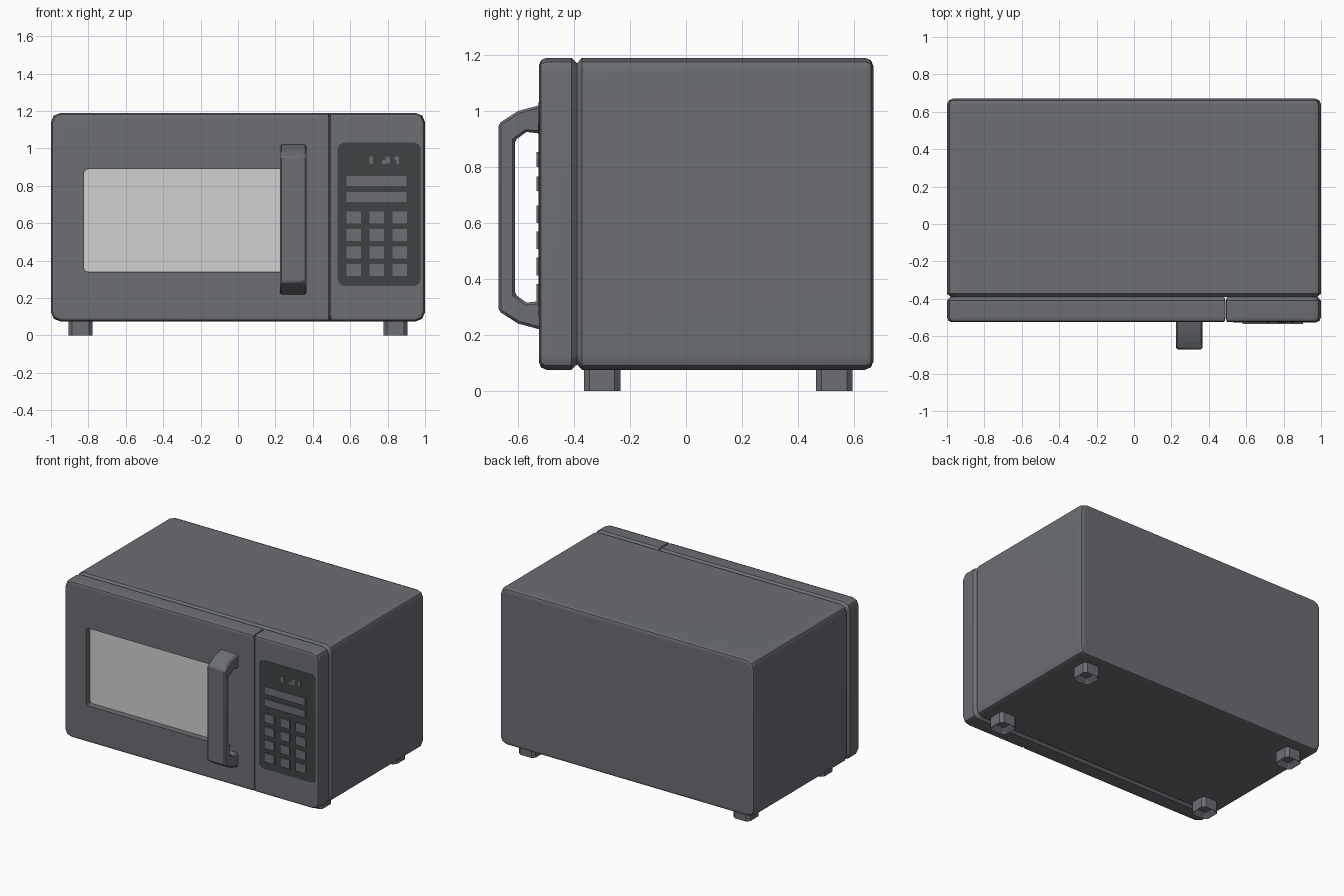
import bpy, bmesh, math
from math import sin, cos, pi

if "Cube" in bpy.data.objects:
    bpy.data.objects.remove(bpy.data.objects["Cube"])


def material(name, rgb):
    m = bpy.data.materials.new(name)
    m.diffuse_color = (*rgb, 1)
    m.use_nodes = True
    m.node_tree.nodes["Principled BSDF"].inputs["Base Color"].default_value = m.diffuse_color
    return m


GREY = material("casing grey", (0.15, 0.158, 0.173))
DARK = material("keypad dark", (0.046, 0.056, 0.056))
GLASS = material("window light grey", (0.64, 0.64, 0.64))


def finish(bm, name, mat, smooth=True):
    bmesh.ops.recalc_face_normals(bm, faces=bm.faces)
    me = bpy.data.meshes.new(name)
    bm.to_mesh(me)
    bm.free()
    me.materials.append(mat)
    ob = bpy.data.objects.new(name, me)
    bpy.context.collection.objects.link(ob)
    if smooth:
        smooth_shade(ob)
    return ob


def activate(ob):
    bpy.ops.object.select_all(action='DESELECT')
    ob.select_set(True)
    bpy.context.view_layer.objects.active = ob


def smooth_shade(ob):
    activate(ob)
    bpy.ops.object.shade_smooth_by_angle(angle=math.radians(35))


def weighted(ob):
    ob.modifiers.new("weighted", 'WEIGHTED_NORMAL').keep_sharp = True


def rounded_rect(x0, x1, z0, z1, r_left, r_right, seg=2):
    pts = []
    for sx, sz, a0 in ((1, 1, 0), (-1, 1, pi / 2), (-1, -1, pi), (1, -1, 1.5 * pi)):
        r = r_right if sx > 0 else r_left
        cx = x1 - r if sx > 0 else x0 + r
        cz = z1 - r if sz > 0 else z0 + r
        for i in range(seg + 1):
            a = a0 + pi / 2 * i / seg
            pts.append((cx + r * cos(a), cz + r * sin(a)))
    return pts


def slab(name, x0, x1, z0, z1, rings, mat, rl=0.05, rr=0.05, fl=1.0, fr=1.0):
    """Rounded rectangle lofted along y; rings are (y, inset)."""
    bm = bmesh.new()
    loops = []
    for y, i in rings:
        pts = rounded_rect(x0 + i * fl, x1 - i * fr, z0 + i, z1 - i,
                           max(rl - i * .5, .004), max(rr - i * .5, .004))
        loops.append([bm.verts.new((x, y, z)) for x, z in pts])
    for a, b in zip(loops, loops[1:]):
        n = len(a)
        for k in range(n):
            bm.faces.new((a[k], a[(k + 1) % n], b[(k + 1) % n], b[k]))
    bm.faces.new(loops[0])
    bm.faces.new(loops[-1])
    return finish(bm, name, mat)


def box(name, x0, x1, y0, y1, z0, z1, mat):
    bm = bmesh.new()
    bmesh.ops.create_cube(bm, size=1)
    for v in bm.verts:
        v.co = ((x0 + x1) / 2 + v.co.x * (x1 - x0),
                (y0 + y1) / 2 + v.co.y * (y1 - y0),
                (z0 + z1) / 2 + v.co.z * (z1 - z0))
    return finish(bm, name, mat, False)


# Casing, door and control panel
Z0, Z1 = 0.075, 1.19
body = slab("casing", -1, 1, Z0, Z1,
            [(-.39, .02), (-.372, 0), (.64, 0), (.661, .009), (.67, .03)], GREY)
FRONT = [(-.525, .026), (-.518, .008), (-.499, 0), (-.41, 0), (-.388, .02)]
door = slab("door", -1, .489, Z0, Z1, FRONT, GREY, rr=.012, fr=.35)
panel = slab("control_panel", .491, 1, Z0, Z1, FRONT, GREY, rl=.012, fl=.35)

# Window recess cut in the door
WIN = (-.825, .31, .34, .89)
cutter = slab("window_cutter", *WIN, [(-.6, 0), (-.477, 0)], GREY, .022, .022)
cutter.hide_render = True
mod = door.modifiers.new("recess", 'BOOLEAN')
mod.operation = 'DIFFERENCE'
mod.solver = 'EXACT'
mod.object = cutter
activate(door)
bpy.ops.object.modifier_apply(modifier="recess")
bpy.data.objects.remove(cutter)
smooth_shade(door)
slab("window", *WIN, [(-.482, .001), (-.475, .001)], GLASS, .022, .022)
for ob in (body, door, panel):
    weighted(ob)

# Door handle: C-shaped side profile (y, z), mirrored about its middle
half = [(-.515, 1.02), (-.525, 1.02), (-.6, 1.0), (-.67, .955)]
inner = [(-.612, .895), (-.57, .925), (-.525, .92), (-.515, .92)]
MID = .62


def flip(pts):
    return [(y, 2 * MID - z) for y, z in reversed(pts)]


profile = half + flip(half) + flip(inner) + inner
bm = bmesh.new()
f = bm.faces.new([bm.verts.new((.225, y, z)) for y, z in profile])
ext = bmesh.ops.extrude_face_region(bm, geom=[f])
for g in ext["geom"]:
    if isinstance(g, bmesh.types.BMVert):
        g.co.x = .367
handle = finish(bm, "door_handle", GREY)
bev = handle.modifiers.new("bevel", 'BEVEL')
bev.width = .009
bev.segments = 1
bev.limit_method = 'ANGLE'
bev.angle_limit = math.radians(50)
weighted(handle)

# Keypad plate, display bars, number keys and indicator marks
slab("keypad_plate", .533, .977, .265, 1.032, [(-.5275, 0), (-.519, 0)], DARK, .035, .035)
for i, (a, b) in enumerate(((.80, .853), (.714, .766))):
    box(f"wide_key_{i}", .58, .902, -.535, -.525, a, b, GREY)
for r in range(4):
    for c in range(3):
        x, z = .58 + c * .1225, .319 + r * .0935
        box(f"key_{r}_{c}", x, x + .078, -.535, -.525, z, z + .063, GREY)
for i, (a, b, c, d) in enumerate(((.703, .723, .918, .957), (.77, .789, .918, .938),
                                  (.789, .814, .92, .957), (.837, .851, .935, .957),
                                  (.847, .862, .918, .957))):
    box(f"indicator_{i}", a, b, -.5295, -.525, c, d, GREY)

# Feet with a small hollow underneath
for sx in (-1, 1):
    for cy in (-.3, .53):
        bm = bmesh.new()
        ring = [bm.verts.new((sx * .842 + x, cy + y, 0))
                for x, y in rounded_rect(-.065, .065, -.065, .065, .02, .02, 1)]
        f = bm.faces.new(ring)
        up = bmesh.ops.extrude_face_region(bm, geom=[f])
        for g in up["geom"]:
            if isinstance(g, bmesh.types.BMVert):
                g.co.z = .09
        bmesh.ops.recalc_face_normals(bm, faces=bm.faces)
        bottom = min(bm.faces, key=lambda q: q.calc_center_median().z)
        bmesh.ops.inset_region(bm, faces=[bottom], thickness=.035)
        for v in bottom.verts:
            v.co.z = .03
        finish(bm, f"foot_{'left' if sx < 0 else 'right'}_{'front' if cy < 0 else 'back'}",
               GREY, False)
